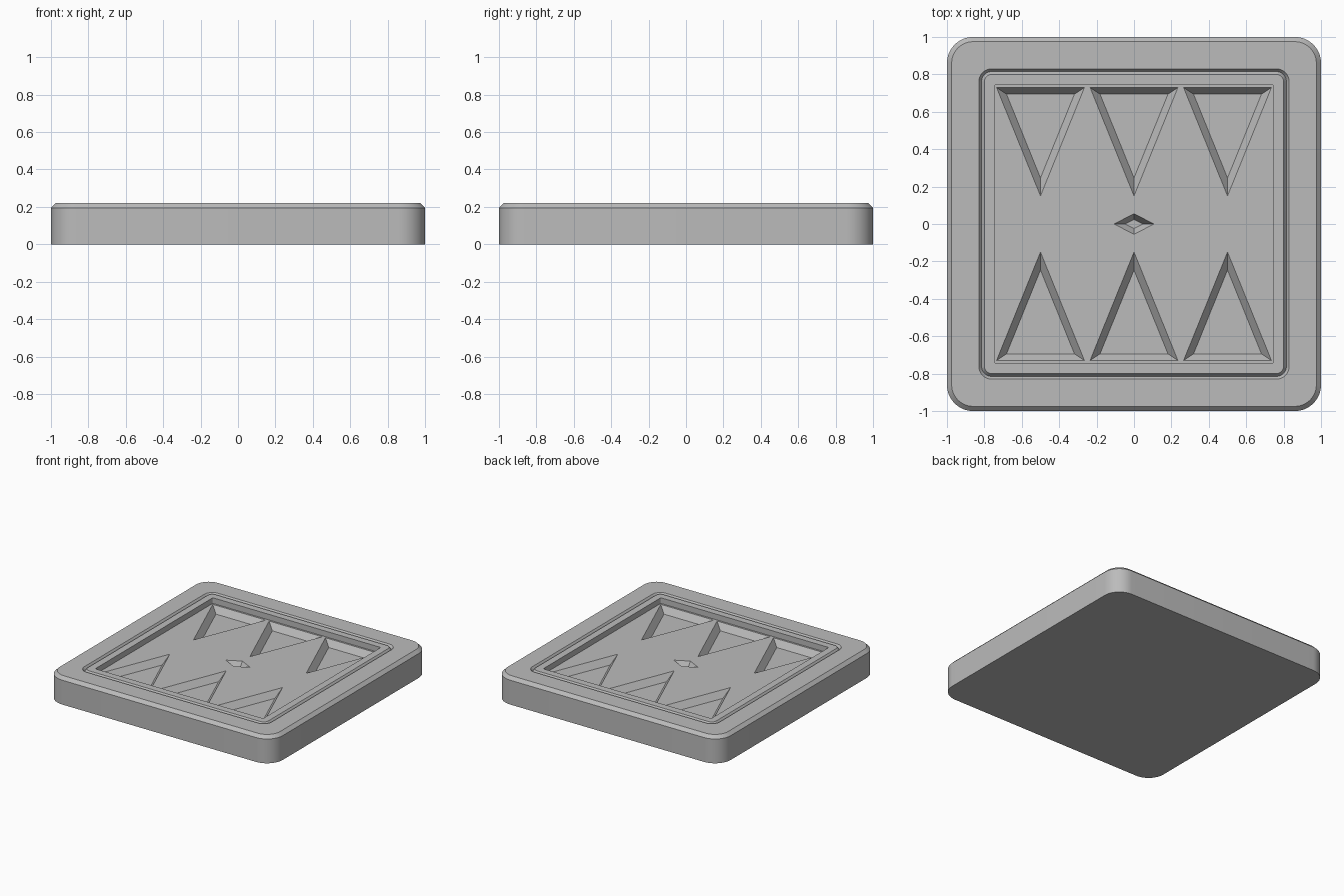
import bpy, bmesh, math
from mathutils import Vector

cube = bpy.data.objects.get("Cube")
if cube:
    bpy.data.objects.remove(cube, do_unlink=True)

FLOOR = 0.175      # level of the recessed panel
POCKET = 0.05      # depth of the bevelled pockets

grey = bpy.data.materials.new("plain grey")
grey.use_nodes = True
grey.diffuse_color = (0.5, 0.5, 0.5, 1)
grey.node_tree.nodes["Principled BSDF"].inputs["Base Color"].default_value = (0.5, 0.5, 0.5, 1)


def rounded_square(half, radius, z, steps=12):
    """Counter-clockwise outline of a square with rounded corners."""
    points = []
    for corner in range(4):
        start = corner * math.pi / 2
        mid = start + math.pi / 4
        centre = Vector((math.cos(mid), math.sin(mid), 0)) * math.sqrt(2) * (half - radius)
        for i in range(steps + 1):
            a = start + math.pi / 2 * i / steps
            points.append(centre + Vector((radius * math.cos(a), radius * math.sin(a), z)))
    return points


def loft(bm, outlines):
    """Skin a stack of matching outlines and cap both ends."""
    rings = [[bm.verts.new(p) for p in outline] for outline in outlines]
    for low, high in zip(rings, rings[1:]):
        for i in range(len(low)):
            j = (i + 1) % len(low)
            bm.faces.new((low[i], low[j], high[j], high[i]))
    bm.faces.new(list(reversed(rings[0])))
    bm.faces.new(rings[-1])


def make_object(name, bm):
    bmesh.ops.recalc_face_normals(bm, faces=bm.faces)
    mesh = bpy.data.meshes.new(name)
    bm.to_mesh(mesh)
    bm.free()
    mesh.materials.append(grey)
    obj = bpy.data.objects.new(name, mesh)
    bpy.context.collection.objects.link(obj)
    return obj


# Tray: chamfered rim, V groove, raised lip and sunken panel
profile = [(1, 0.14, 0), (1, 0.14, 0.195), (0.975, 0.115, 0.22),
           (0.83, 0.07, 0.22), (0.815, 0.055, 0.2), (0.8, 0.04, 0.22),
           (0.745, 0.01, 0.22), (0.745, 0.01, FLOOR)]
bm = bmesh.new()
loft(bm, [rounded_square(*step) for step in profile])
tray = make_object("tray", bm)


# Pockets: sloped sides down to a smaller flat floor
def pocket(bm, corners, centre, shrink):
    centre = Vector(centre)
    outer = [Vector(c) for c in corners]
    inner = [centre + (c - centre) * shrink for c in outer]
    loft(bm, [[p.to_3d() + Vector((0, 0, z)) for p in outline]
              for outline, z in ((inner, FLOOR - POCKET), (outer, FLOOR), (outer, FLOOR + 0.02))])


bm = bmesh.new()
for side in (1, -1):
    for x in (-0.5, 0, 0.5):
        pocket(bm, [(x - 0.235, 0.73 * side), (x, 0.15 * side), (x + 0.235, 0.73 * side)],
               (x, 0.572 * side), 0.772)
pocket(bm, [(0.107, 0), (0, 0.055), (-0.107, 0), (0, -0.055)], (0, 0), 0.45)
cutter = make_object("pocket_cutter", bm)
cutter.hide_render = True

# Cut the pockets and tidy up
cut = tray.modifiers.new("pockets", 'BOOLEAN')
cut.operation = 'DIFFERENCE'
cut.solver = 'EXACT'
cut.object = cutter
bpy.ops.object.select_all(action='DESELECT')
tray.select_set(True)
bpy.context.view_layer.objects.active = tray
bpy.ops.object.modifier_apply(modifier=cut.name)
bpy.data.objects.remove(cutter, do_unlink=True)
bpy.ops.object.shade_smooth_by_angle(angle=math.radians(30))
